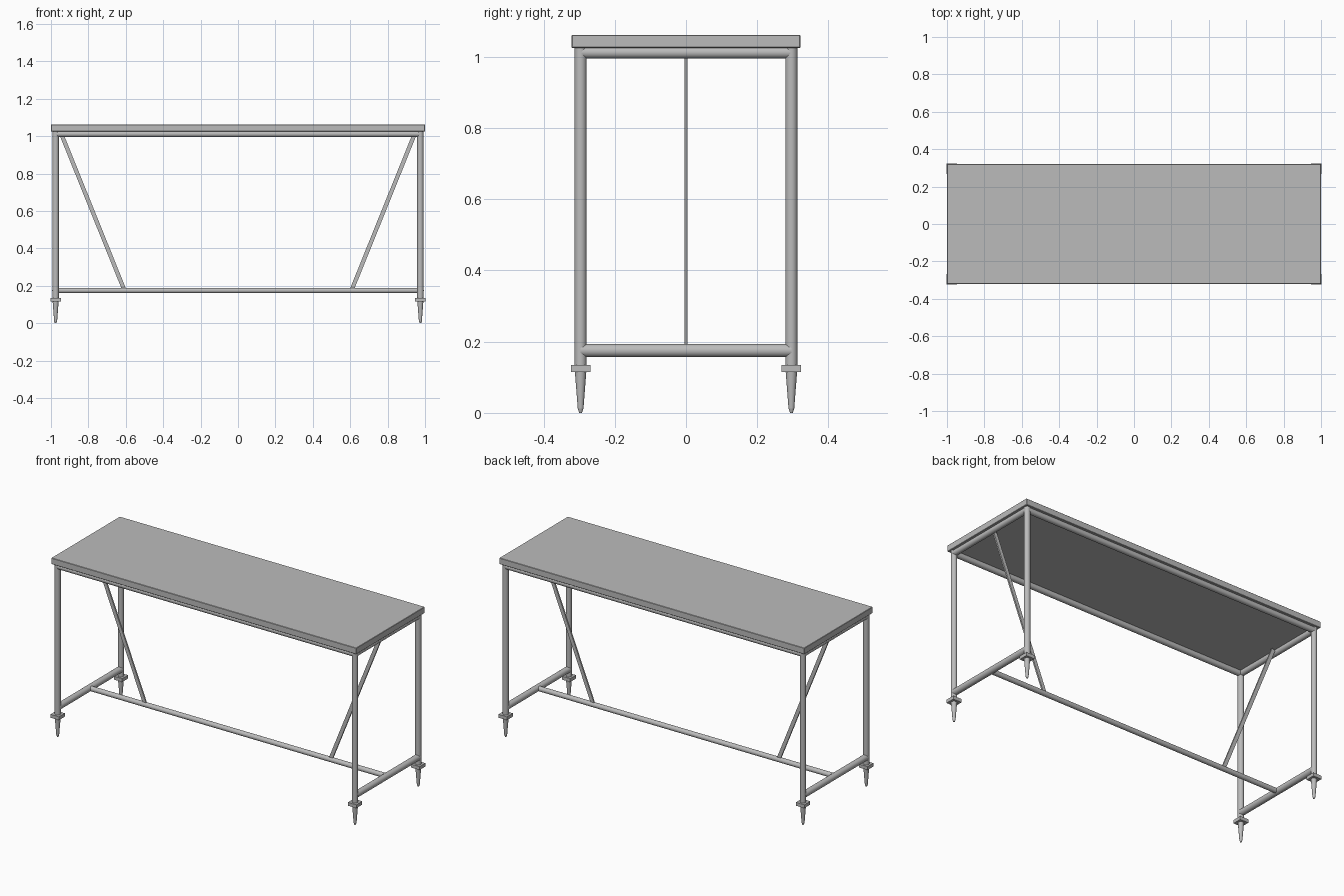
import bpy, bmesh
from mathutils import Vector, Matrix

cube = bpy.data.objects.get("Cube")
if cube:
    bpy.data.objects.remove(cube)

grey = bpy.data.materials.new("grey metal")
grey.use_nodes = True
COLOUR = (0.5, 0.5, 0.5, 1)
grey.diffuse_color = COLOUR
grey.node_tree.nodes["Principled BSDF"].inputs["Base Color"].default_value = COLOUR

LEG_X, LEG_Y, TUBE = 0.975, 0.296, 0.0168
TOP_Z, RAIL_Z, LOW_Z = 1.025, 1.012, 0.175


def finish(name, bm, smooth=False):
    mesh = bpy.data.meshes.new(name)
    bmesh.ops.recalc_face_normals(bm, faces=bm.faces)
    for f in bm.faces:
        f.smooth = smooth and len(f.verts) == 4
    bm.to_mesh(mesh)
    bm.free()
    mesh.materials.append(grey)
    ob = bpy.data.objects.new(name, mesh)
    bpy.context.collection.objects.link(ob)
    return ob


def tube(name, a, b, radius, end_radius=None):
    """Round bar from a to b, optionally tapered."""
    a, b = Vector(a), Vector(b)
    turn = (b - a).to_track_quat('Z', 'Y').to_matrix().to_4x4()
    bm = bmesh.new()
    bmesh.ops.create_cone(bm, cap_ends=True, segments=24, radius1=radius,
                          radius2=radius if end_radius is None else end_radius,
                          depth=(b - a).length,
                          matrix=Matrix.Translation((a + b) / 2) @ turn)
    return finish(name, bm, True)


def box(name, centre, size, turn=Matrix()):
    bm = bmesh.new()
    bmesh.ops.create_cube(bm, size=1, matrix=Matrix.Translation(centre) @ turn
                          @ Matrix.Diagonal((*size, 1)))
    return finish(name, bm)


# Table top with slightly eased edges
top = box("table_top", (0, 0, 1.0435), (2, 0.642, 0.037))
bevel = top.modifiers.new("eased edges", 'BEVEL')
bevel.width = 0.002

# Legs, collars and tapered feet
for sx, side in ((1, "left"), (-1, "right")):
    for sy, end in ((-1, "front"), (1, "back")):
        x, y = sx * LEG_X, sy * LEG_Y
        tag = f"{end}_{side}"
        tube(f"{tag}_leg", (x, y, 0.13), (x, y, TOP_Z), TUBE)
        box(f"{tag}_collar", (x, y, 0.125), (0.055, 0.055, 0.02))
        tube(f"{tag}_foot", (x, y, 0.115), (x, y, 0.012), 0.016, 0.008)
        tube(f"{tag}_foot_tip", (x, y, 0.012), (x, y, 0), 0.008, 0.004)

    # End rails and diagonal brace
    for z, level in ((RAIL_Z, "upper"), (LOW_Z, "lower")):
        tube(f"{side}_{level}_end_rail", (sx * LEG_X, -LEG_Y, z),
             (sx * LEG_X, LEG_Y, z), TUBE if level == "upper" else 0.0185)
    a, b = Vector((sx * 0.946, 0, 1.015)), Vector((sx * 0.604, 0, 0.168))
    turn = (b - a).to_track_quat('Z', 'Y').to_matrix().to_4x4()
    # Flat bar kept thin across the depth of the table
    angle = Vector((0, 0, -1)).rotation_difference((b - a).normalized())
    box(f"{side}_brace", (a + b) / 2, (0.022, 0.009, (b - a).length),
        angle.to_matrix().to_4x4())

# Long rails under the top and the low stretcher
for sy, end in ((-1, "front"), (1, "back")):
    tube(f"{end}_top_rail", (-LEG_X, sy * LEG_Y, RAIL_Z),
         (LEG_X, sy * LEG_Y, RAIL_Z), TUBE)
tube("stretcher", (-LEG_X, 0, LOW_Z), (LEG_X, 0, LOW_Z), 0.0145)
